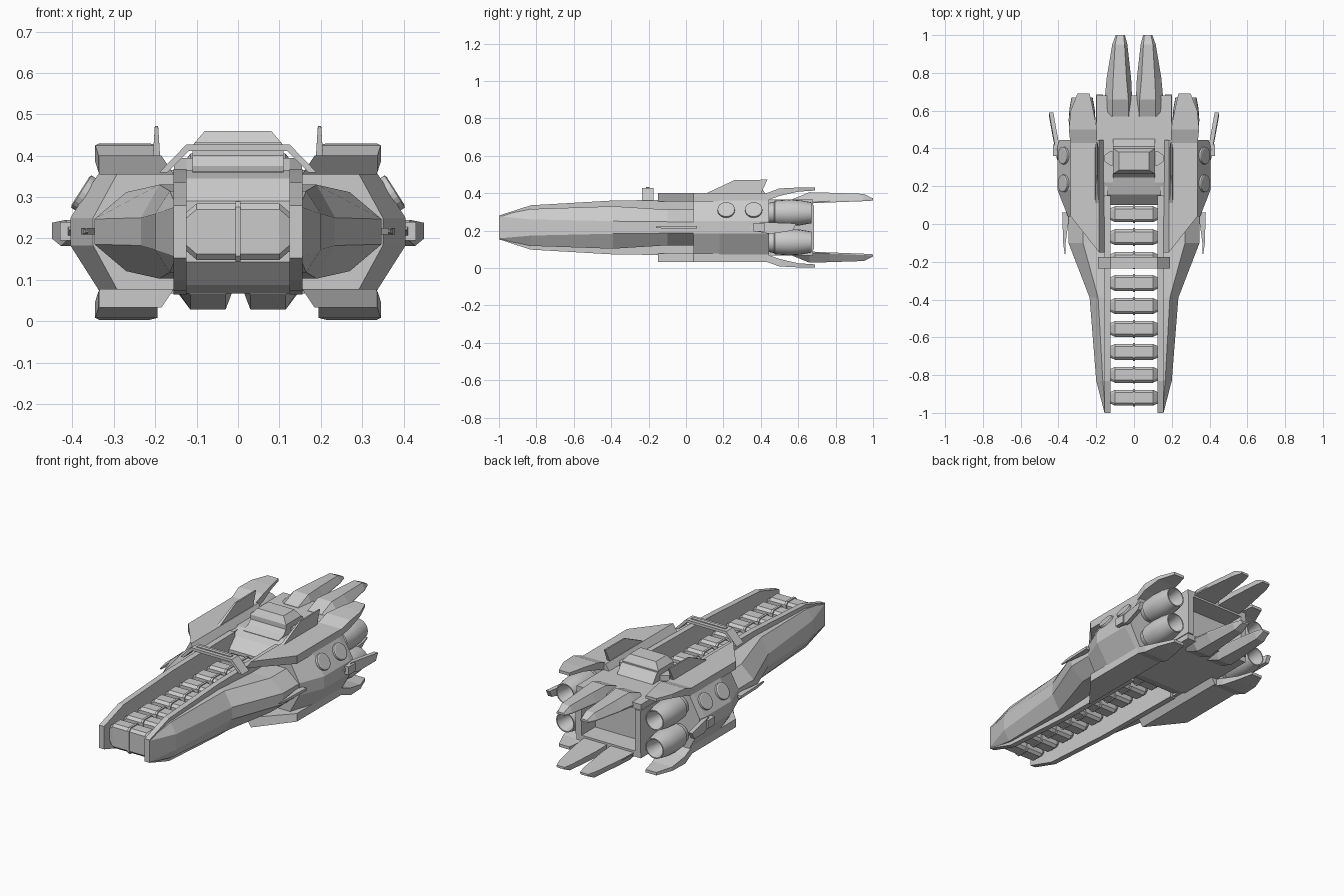
import bpy, bmesh, math
from mathutils import Vector, Matrix

if "Cube" in bpy.data.objects:
    bpy.data.objects.remove(bpy.data.objects["Cube"])

GREY = (0.6, 0.6, 0.6, 1)
mat = bpy.data.materials.new("hull_grey")
mat.use_nodes = True
mat.diffuse_color = GREY
mat.node_tree.nodes["Principled BSDF"].inputs["Base Color"].default_value = GREY
MID = 0.2165  # height of the top/bottom mirror plane


def loft(name, rings, mirror_x=False, mirror_z=False, cap=True):
    """Skin a list of rings of points, optionally repeated left/right and top/bottom."""
    bm = bmesh.new()
    for sx in ((1, -1) if mirror_x else (1,)):
        for sz in ((1, -1) if mirror_z else (1,)):
            rows = [[bm.verts.new((x * sx, y, MID + (z - MID) * sz)) for x, y, z in r] for r in rings]
            for a, b in zip(rows, rows[1:]):
                for i in range(len(a)):
                    j = (i + 1) % len(a)
                    bm.faces.new((a[i], a[j], b[j], b[i]))
            if cap:
                bm.faces.new(rows[0])
                bm.faces.new(rows[-1])
    bmesh.ops.remove_doubles(bm, verts=bm.verts, dist=1e-5)
    bmesh.ops.recalc_face_normals(bm, faces=bm.faces)
    me = bpy.data.meshes.new(name)
    bm.to_mesh(me)
    bm.free()
    me.materials.append(mat)
    ob = bpy.data.objects.new(name, me)
    bpy.context.collection.objects.link(ob)
    return ob


def box_ring(y, x0, x1, z0, z1):
    return [(x0, y, z0), (x1, y, z0), (x1, y, z1), (x0, y, z1)]


def box(name, x0, x1, y0, y1, z0, z1, **mirror):
    return loft(name, [box_ring(y0, x0, x1, z0, z1), box_ring(y1, x0, x1, z0, z1)], **mirror)


def hex_ring(y, inner, shoulder, outer, top, edge):
    """Side hull section, symmetric about the mid height."""
    half = [(inner, top), (shoulder, top), (outer, edge)]
    return [(x, y, z) for x, z in half] + [(x, y, 2 * MID - z) for x, z in reversed(half)]


def smooth(ob):
    bpy.context.view_layer.objects.active = ob
    ob.select_set(True)
    bpy.ops.object.shade_smooth_by_angle(angle=math.radians(35))
    ob.select_set(False)


# Forward arms and the wider rear hull
loft("forward_arms", [
    hex_ring(-1.0, 0.14, 0.15, 0.156, 0.28, 0.275),
    hex_ring(-0.83, 0.14, 0.165, 0.2, 0.315, 0.26),
    hex_ring(-0.39, 0.14, 0.19, 0.235, 0.33, 0.25),
    hex_ring(-0.1, 0.14, 0.27, 0.347, 0.312, 0.247),
    hex_ring(0.06, 0.14, 0.27, 0.347, 0.312, 0.247)], mirror_x=True)
loft("rear_hull", [
    hex_ring(0.04, 0.14, 0.29, 0.35, 0.36, 0.25),
    hex_ring(0.18, 0.14, 0.335, 0.405, 0.36, 0.25),
    hex_ring(0.41, 0.14, 0.335, 0.405, 0.36, 0.25),
    hex_ring(0.445, 0.14, 0.335, 0.395, 0.36, 0.25)], mirror_x=True)

# Inner rails along the open spine
loft("inner_rails", [box_ring(y, 0.125, 0.156, 2 * MID - t, t) for y, t in
     ((-1, 0.28), (-0.83, 0.335), (-0.4, 0.36), (0.15, 0.368))], mirror_x=True)

# Row of chamfered spine segments, each with a thin centre band
for i in range(9):
    y = -0.92 + i * 0.1215

    def section(x, hy, hz, c=0.014):
        pts = [(hy, hz - c), (hy - c, hz), (c - hy, hz), (-hy, hz - c),
               (-hy, c - hz), (c - hy, -hz), (hy - c, -hz), (hy, c - hz)]
        return [(x, y + a, MID + b) for a, b in pts]

    loft("spine_segment", [section(-0.127, 0.03, 0.045), section(-0.1, 0.042, 0.068),
                           section(0.1, 0.042, 0.068), section(0.127, 0.03, 0.045)])
    loft("segment_band", [section(-0.006, 0.047, 0.073), section(0.006, 0.047, 0.073)])

# Central body with sloped front and recessed stern
loft("central_body", [box_ring(y, -w, w, 2 * MID - t, t) for y, w, t in
     ((0.1, 0.13, 0.29), (0.155, 0.15, 0.345), (0.22, 0.155, 0.366),
      (0.24, 0.198, 0.366), (0.56, 0.198, 0.366))])
box("stern_slabs", -0.198, 0.198, 0.55, 0.68, 0.335, 0.366, mirror_z=True)
box("stern_side_plates", 0.165, 0.2, 0.46, 0.685, 0.1, 0.333, mirror_x=True)

# Swept deck plates, above and below
outline = [(0.155, -0.15), (0.335, 0.04), (0.335, 0.445), (0.155, 0.445)]
loft("deck_plates", [[(x, y, 0.355) for x, y in outline],
                     [(x + (0.03 if x < 0.2 else 0), y, 0.4) for x, y in outline]],
     mirror_x=True, mirror_z=True)

# Tail fins behind the deck plates
loft("tail_fins", [box_ring(0.43, 0.195, 0.337, 0.36, 0.4), box_ring(0.5, 0.195, 0.345, 0.385, 0.425),
                   box_ring(0.6, 0.215, 0.335, 0.408, 0.43), box_ring(0.69, 0.235, 0.3, 0.414, 0.43)],
     mirror_x=True, mirror_z=True)


# Long stern prongs
def prong_ring(y, b0, b1, t0, t1, zb, zt):
    return [(b0, y, zb), (b1, y, zb), (b1, y, zb + 0.007), (t1, y, zt), (t0, y, zt), (b0, y, zb + 0.007)]


loft("stern_prongs", [
    prong_ring(0.57, 0.01, 0.15, 0.03, 0.115, 0.345, 0.368),
    prong_ring(0.66, 0.01, 0.155, 0.03, 0.115, 0.345, 0.405),
    prong_ring(0.77, 0.015, 0.145, 0.04, 0.11, 0.35, 0.402),
    prong_ring(0.95, 0.035, 0.115, 0.05, 0.1, 0.357, 0.396),
    prong_ring(1.0, 0.048, 0.097, 0.055, 0.09, 0.36, 0.372)], mirror_x=True, mirror_z=True)

# Engine nozzles, hollow at the back
profile = [(0.43, 0.05), (0.47, 0.058), (0.475, 0.065), (0.55, 0.071), (0.61, 0.067),
           (0.67, 0.056), (0.67, 0.05), (0.57, 0.03)]
SIDES = 20
nozzles = loft("engine_nozzles", [
    [(0.275 + r * math.cos(i * math.tau / SIDES), y, 0.295 + r * math.sin(i * math.tau / SIDES))
     for i in range(SIDES)] for y, r in profile], mirror_x=True, mirror_z=True)
smooth(nozzles)

# Command bridge
loft("bridge_base", [box_ring(0.2, -0.11, 0.11, 0.34, 0.362), box_ring(0.245, -0.11, 0.11, 0.34, 0.375),
                     box_ring(0.28, -0.11, 0.11, 0.34, 0.418), box_ring(0.41, -0.11, 0.11, 0.34, 0.418),
                     box_ring(0.45, -0.11, 0.11, 0.34, 0.366)])
cap = [(-0.11, 0.265, 0.4), (0.11, 0.265, 0.4), (0.11, 0.4, 0.4), (-0.11, 0.4, 0.4)]
loft("bridge_cap", [cap, [(x, y, 0.425) for x, y, z in cap],
                    [(x * 0.73, 0.333 + (y - 0.333) * 0.7, 0.46) for x, y, z in cap]])
wing = [(-0.155, 0.33), (-0.125, 0.31), (0.125, 0.31), (0.155, 0.33),
        (0.155, 0.365), (0.125, 0.385), (-0.125, 0.385), (-0.155, 0.365)]
loft("bridge_wings", [[(x, y, z) for x, y in wing] for z in (0.36, 0.395)])

# Arch across the rails
arch = [(-0.19, 0.36), (-0.125, 0.427), (0.125, 0.427), (0.19, 0.36),
        (0.17, 0.36), (0.118, 0.412), (-0.118, 0.412), (-0.17, 0.36)]
loft("cross_arch", [[(x, y, z) for x, z in arch] for y in (-0.235, -0.175)])
box("arch_ridge", -0.105, 0.105, -0.215, -0.195, 0.42, 0.432)

# Upright blades on the deck
blade = [(0.1, 0.395), (0.26, 0.47), (0.435, 0.472), (0.4, 0.395)]
loft("deck_blades", [[(x + (0.004 * s if z > 0.45 else 0.009 * s), y, z) for y, z in blade]
                     for x, s in ((0.197, -1), (0.197, 1))], mirror_x=True)

# Side winglets and forward spikes
winglet = [(0.34, 0.22, 0.4), (0.4, 0.245, 0.408), (0.59, 0.238, 0.442),
           (0.57, 0.2, 0.442), (0.45, 0.182, 0.42), (0.38, 0.195, 0.405)]
loft("side_winglets", [[(x + dx, y, z) for y, z, x in winglet] for dx in (-0.015, 0.008)], mirror_x=True)
box("winglet_roots", 0.38, 0.43, 0.36, 0.42, 0.195, 0.24, mirror_x=True)
loft("side_spikes", [box_ring(-0.16, 0.362, 0.367, 0.214, 0.221), box_ring(-0.1, 0.362, 0.375, 0.21, 0.225),
                     box_ring(0.06, 0.34, 0.38, 0.21, 0.225)], mirror_x=True)

# Round hatches on the upper slanted sides
slope = Vector((0.11, 0, 0.07)).normalized()
tangent = Vector((-slope.z, 0, slope.x))
for y in (0.215, 0.362):
    rings = []
    for depth, r in ((-0.01, 0.046), (0.01, 0.046), (0.013, 0.04)):
        centre = Vector((0.37, y, 0.308)) + slope * depth
        rings.append([tuple(centre + tangent * (r * math.cos(i * math.tau / SIDES))
                            + Vector((0, r * math.sin(i * math.tau / SIDES), 0))) for i in range(SIDES)])
    loft("side_hatches", rings, mirror_x=True)
